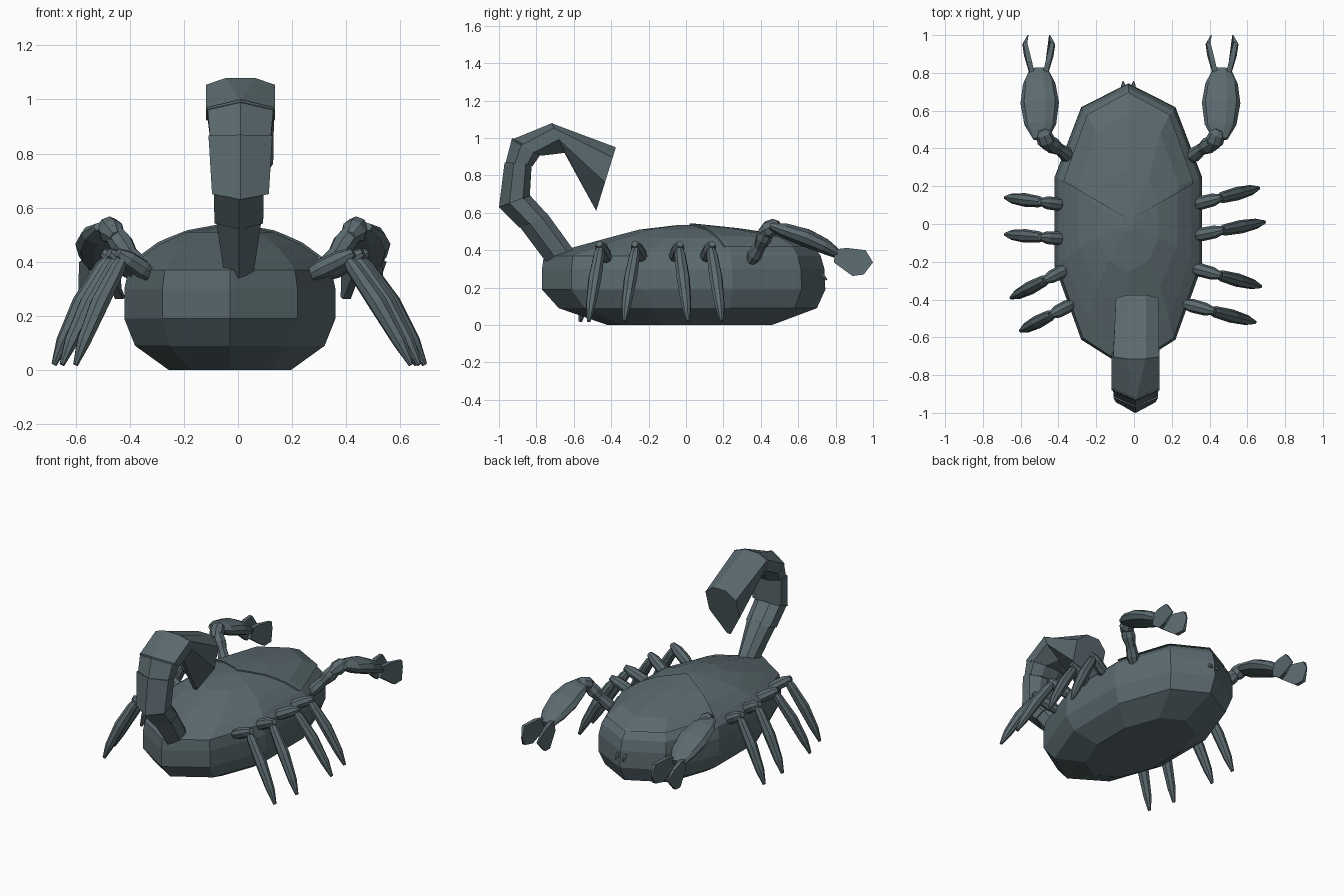
import bpy, bmesh
from math import cos, sin, pi
from mathutils import Vector as V

if "Cube" in bpy.data.objects:
    bpy.data.objects.remove(bpy.data.objects["Cube"])

SHELL = bpy.data.materials.new("dark_shell")
SHELL.diffuse_color = (.105, .145, .16, 1)
SHELL.use_nodes = True
SHELL.node_tree.nodes["Principled BSDF"].inputs["Base Color"].default_value = SHELL.diffuse_color


def make(name, bm):
    bmesh.ops.remove_doubles(bm, verts=bm.verts, dist=1e-5)
    bmesh.ops.recalc_face_normals(bm, faces=bm.faces)
    me = bpy.data.meshes.new(name)
    bm.to_mesh(me)
    bm.free()
    me.materials.append(SHELL)
    ob = bpy.data.objects.new(name, me)
    bpy.context.collection.objects.link(ob)
    return ob


def loft(rings):
    bm = bmesh.new()
    vs = [[bm.verts.new(p) for p in r] for r in rings]
    n = len(vs[0])
    for a, b in zip(vs, vs[1:]):
        for i in range(n):
            j = (i + 1) % n
            bm.faces.new((a[i], a[j], b[j], b[i]))
    bm.faces.new(vs[0][::-1])
    bm.faces.new(vs[-1])
    return bm


def spindle(name, a, b, stations, wide=1.0, sides=8):
    """Tapered limb from a to b; stations are (fraction, radius, lift)."""
    a, b = V(a), V(b)
    d = (b - a).normalized()
    side = d.cross(V((0, 0, 1))).normalized()
    up = side.cross(d)
    rings = []
    for t, r, lift in stations:
        c = a.lerp(b, t) + up * lift
        rings.append([c + side * (r * wide * cos(2 * pi * i / sides)) + up * (r * sin(2 * pi * i / sides))
                      for i in range(sides)])
    return make(name, loft(rings))


# Body: ten-sided outline stacked in layers
CX = -0.03
half = [(0, 1), (.64, .83), (1, .335), (1, -.29), (.64, -.795), (0, -1)]
outline = half + [(-x, y) for x, y in half[-2:0:-1]]
layers = [(0, .225, .46, .42), (.09, .35, .70, .68), (.19, .39, .745, .77), (.30, .39, .74, .77),
          (.37, .375, .72, .76), (.41, .335, .69, .62), (.465, .26, .58, .42), (.51, .16, .28, .25),
          (.535, .03, .04, .04)]


def layer(z, sx, f, b, grow=0.0):
    return [V((CX + x * (sx + grow), y * ((f if y > 0 else b) + grow), z + grow)) for x, y in outline]


make("body", loft([layer(*l) for l in layers]))

# Head plate: raised shell ending in a V at the back
bm = loft([layer(*l, grow=.007) for l in layers[5:]])
for s in (-1, 1):
    bmesh.ops.bisect_plane(bm, geom=bm.verts[:] + bm.edges[:] + bm.faces[:], plane_co=(CX + .01, .02, 0),
                           plane_no=(s * .58, -1, 0), clear_outer=True)
    bmesh.ops.holes_fill(bm, edges=[e for e in bm.edges if e.is_boundary])
make("head_plate", bm)

# Mouthparts
for s in (-1, 1):
    spindle("mouthpart", (CX + s * .025, .70, .29), (CX + s * .028, .755, .24),
            [(0, .012, 0), (.6, .012, 0), (1, .003, 0)], sides=6)

# Tail segments: outer and inner profile points with half widths
hexa = [(0, 0), (1, .34), (1, .78), (.45, 1), (-.45, 1), (-1, .78), (-1, .34), (0, 0)]
blade = [(.42, 0), (1, .16), (1, .55), (.12, 1), (-.12, 1), (-1, .55), (-1, .16), (-.42, 0)]


def section(shape, outer, inner, w, cx):
    o, i = V((cx, *outer)), V((cx, *inner))
    return [o.lerp(i, v) + V((u * w, 0, 0)) for u, v in shape]


tail = [((-.75, .34), (-.60, .40), .055, (-.90, .54), (-.745, .60), .085),
        ((-.89, .52), (-.735, .585), .09, (-1.0, .63), (-.84, .70), .092),
        ((-1.0, .63), (-.835, .69), .105, (-.97, .87), (-.825, .86), .118),
        ((-.965, .865), (-.82, .85), .112, (-.93, 1.0), (-.775, .915), .122),
        ((-.935, .99), (-.775, .905), .127, (-.715, 1.08), (-.65, .92), .127)]
for k, (o1, i1, w1, o2, i2, w2) in enumerate(tail):
    cx = .003 if k < 2 else .009
    make(f"tail_segment_{k + 1}", loft([section(hexa, o1, i1, w1, cx),
                                        section(blade if k == 4 else hexa, o2, i2, w2, cx)]))
make("stinger", loft([section(blade, (-.715, 1.077), (-.65, .92), .122, .012),
                      section(blade, (-.375, .95), (-.48, .61), .113, .017)]))

# Legs: hip (x, y) and foot (x, y), four on each side
legs = [((.31, .10), (.66, .19)), ((.31, -.065), (.69, .01)),
        ((.30, -.23), (.67, -.33)), ((.26, -.42), (.64, -.52)),
        ((-.36, .10), (-.68, .14)), ((-.36, -.08), (-.68, -.055)),
        ((-.34, -.23), (-.65, -.39)), ((-.32, -.42), (-.60, -.565))]
for h, f in legs:
    hip, foot = V((*h, .35)), V((*f, .02))
    knee = hip.lerp(foot, .42)
    knee.z = .42
    spindle("upper_leg", hip, knee + V((0, 0, .01)), [(0, .024, 0), (.3, .036, 0), (.75, .034, 0), (1.05, .018, 0)])
    top = knee.lerp(hip, .15) + V((0, 0, .015))
    spindle("lower_leg", top, foot, [(0, .016, 0), (.12, .03, .003), (.45, .036, .012), (.8, .027, .008), (1, .010, 0)])

# Claw arms, palms and pincers, mirrored about the claw centre line
MX = -.019
# Pincer profile: y, z, sideways bow, half thickness
fan = [(.79, .335, .035, .013), (.89, .262, .064, .014), (.95, .27, .076, .011), (1.0, .335, .057, .003),
       (.96, .40, .072, .011), (.86, .412, .05, .014), (.80, .405, .035, .013)]
for s in (-1, 1):
    P = lambda x, y, z: V((MX + s * x, y, z))
    spindle("arm_base", P(.31, .345, .34), P(.38, .40, .43), [(0, .03, 0), (.4, .04, 0), (1, .03, 0)])
    spindle("arm_middle", P(.37, .39, .41), P(.45, .44, .52), [(0, .028, 0), (.5, .045, 0), (1, .036, 0)])
    spindle("arm_elbow", P(.43, .40, .49), P(.47, .50, .54), [(0, .025, 0), (.4, .048, 0), (.8, .042, 0), (1, .02, 0)])
    spindle("claw_palm", P(.475, .45, .53), P(.485, .82, .375),
            [(0, .02, 0), (.2, .042, .006), (.5, .051, .015), (.78, .043, .012), (1, .024, 0)], wide=2, sides=10)
    for d in (-1, 1):
        make("pincer", loft([[P(.485 + d * (x + e * t), y, z) for y, z, x, t in fan] for e in (-1, 1)]))
